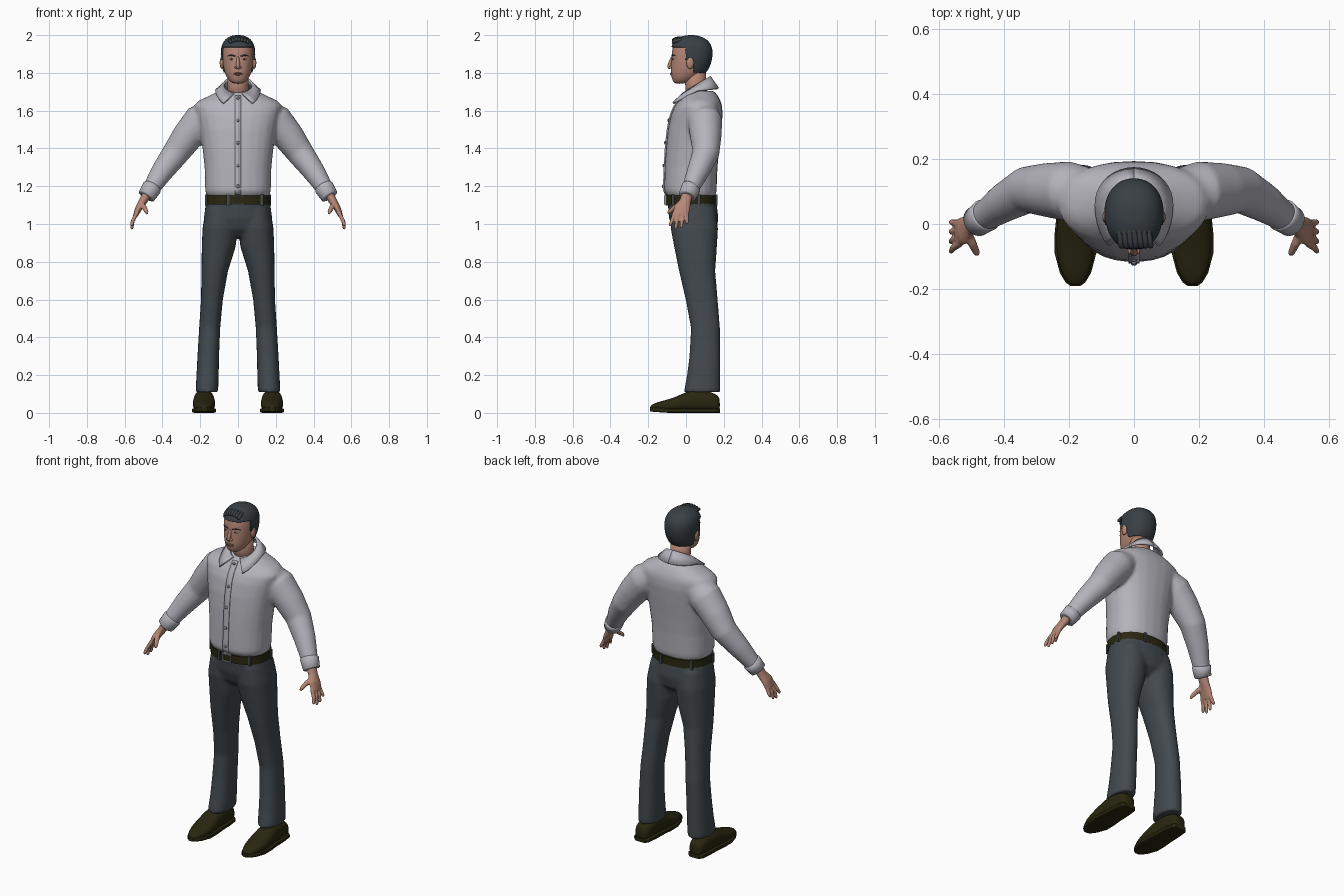
import bpy, bmesh, math
from mathutils import Vector

if "Cube" in bpy.data.objects:
    bpy.data.objects.remove(bpy.data.objects["Cube"])

X, Y, Z = Vector((1, 0, 0)), Vector((0, 1, 0)), Vector((0, 0, 1))


def material(name, rgb):
    m = bpy.data.materials.new(name)
    m.use_nodes = True
    m.diffuse_color = (*rgb, 1)
    m.node_tree.nodes["Principled BSDF"].inputs["Base Color"].default_value = (*rgb, 1)
    return m


SKIN = material("skin", (0.46, 0.24, 0.18))
LIPS = material("lips", (0.33, 0.14, 0.11))
HAIR = material("hair", (0.04, 0.05, 0.058))
SHIRT = material("shirt_cloth", (0.46, 0.45, 0.5))
BUTTON = material("button_grey", (0.2, 0.2, 0.23))
TROUSER = material("trouser_cloth", (0.055, 0.067, 0.077))
LEATHER = material("dark_leather", (0.022, 0.02, 0.005))
METAL = material("buckle_metal", (0.3, 0.3, 0.3))
EYE = material("eye_white", (0.5, 0.47, 0.45))


def section(c, u, v, ru, rv, p=2.0, n=24):
    """Superellipse ring around c in the plane of u and v."""
    pts = []
    for i in range(n):
        a = 2 * math.pi * i / n
        cs, sn = math.cos(a), math.sin(a)
        pts.append(c + u * math.copysign(abs(cs) ** (2 / p), cs) * ru
                   + v * math.copysign(abs(sn) ** (2 / p), sn) * rv)
    return pts


def oval(z, x0, x1, y0, y1, p=2.3):
    c = Vector(((x0 + x1) / 2, (y0 + y1) / 2, z))
    return section(c, X, Y, (x1 - x0) / 2, (y1 - y0) / 2, p)


def loft(bm, rings):
    loops = [[bm.verts.new(p) for p in r] for r in rings]
    n = len(loops[0])
    for a, b in zip(loops, loops[1:]):
        for i in range(n):
            bm.faces.new((a[i], a[(i + 1) % n], b[(i + 1) % n], b[i]))
    bm.faces.new(loops[0])
    bm.faces.new(loops[-1])


def tube(bm, path, n=16):
    """Limb along (x, y, z, thickness[, depth along y])."""
    pos = [Vector(p[:3]) for p in path]
    rings = []
    for i, p in enumerate(path):
        t = (pos[min(i + 1, len(pos) - 1)] - pos[max(i - 1, 0)]).normalized()
        side = X if abs(t.y) > 0.95 else Y
        v = (side - t * side.dot(t)).normalized()
        rings.append(section(pos[i], t.cross(v), v, p[3], p[-1], n=n))
    loft(bm, rings)


def ball(bm, c, r):
    vs = bmesh.ops.create_uvsphere(bm, u_segments=16, v_segments=10, radius=1)["verts"]
    for v in vs:
        v.co = Vector(c) + Vector(v.co[i] * r[i] for i in range(3))


def box(bm, c, s):
    for v in bmesh.ops.create_cube(bm, size=1)["verts"]:
        v.co = Vector(c) + Vector(v.co[i] * s[i] for i in range(3))


def mirror_geometry(bm):
    new = bmesh.ops.duplicate(bm, geom=bm.verts[:] + bm.edges[:] + bm.faces[:])["geom"]
    for v in new:
        if isinstance(v, bmesh.types.BMVert):
            v.co.x *= -1


def finish(name, bm, mat, mirror=False, subsurf=0, voxel=0, thick=0, offset=0, fix=True):
    if mirror:
        mirror_geometry(bm)
    if fix:
        bmesh.ops.recalc_face_normals(bm, faces=bm.faces[:])
    for f in bm.faces:
        f.smooth = True
    me = bpy.data.meshes.new(name)
    bm.to_mesh(me)
    bm.free()
    me.materials.append(mat)
    ob = bpy.data.objects.new(name, me)
    bpy.context.collection.objects.link(ob)
    if voxel:
        r = ob.modifiers.new("union", "REMESH")
        r.mode, r.voxel_size, r.use_smooth_shade = "VOXEL", voxel, True
        s = ob.modifiers.new("soften", "SMOOTH")
        s.factor, s.iterations = 0.5, 6
    if thick:
        s = ob.modifiers.new("thickness", "SOLIDIFY")
        s.thickness, s.offset = thick, offset
    if subsurf:
        s = ob.modifiers.new("smooth", "SUBSURF")
        s.levels = s.render_levels = subsurf
    return ob


# Shirt: arms and torso fused
bm = bmesh.new()
tube(bm, [(.13, .1, 1.59, .07), (.2, .1, 1.545, .092), (.27, .105, 1.46, .083),
          (.33, .105, 1.375, .072), (.40, .065, 1.28, .06), (.455, .027, 1.195, .047),
          (.48, .01, 1.155, .043)], 24)
mirror_geometry(bm)
TORSO = [(1.145, .165, -.1, .155), (1.175, .174, -.117, .162), (1.3, .177, -.113, .167),
         (1.4, .188, -.107, .176), (1.5, .203, -.097, .187), (1.58, .222, -.08, .194),
         (1.625, .235, -.06, .191), (1.652, .21, -.04, .183), (1.68, .15, -.02, .168),
         (1.705, .1, .01, .148)]
loft(bm, [oval(z, -w, w, f, b) for z, w, f, b in TORSO])
finish("shirt", bm, SHIRT, voxel=.01)


def chest_y(z):
    for a, b in zip(TORSO, TORSO[1:]):
        if z <= b[0]:
            return a[2] + (b[2] - a[2]) * (z - a[0]) / (b[0] - a[0])
    return TORSO[-1][2]


# Cuffs
bm = bmesh.new()
tube(bm, [(.453, .03, 1.198, .047), (.456, .027, 1.193, .052), (.484, .007, 1.148, .047),
          (.486, .006, 1.145, .04)], 24)
finish("cuffs", bm, SHIRT, mirror=True)

# Button placket and buttons
bm = bmesh.new()
rows = []
for i in range(20):
    z = 1.155 + i * .0275
    rows.append([bm.verts.new((x, chest_y(z) - .001, z)) for x in (-.017, .017)])
for a, b in zip(rows, rows[1:]):
    bm.faces.new((a[0], a[1], b[1], b[0]))
finish("placket", bm, SHIRT, thick=.009)
bm = bmesh.new()
for z in (1.2, 1.31, 1.43, 1.55, 1.665):
    ball(bm, (0, chest_y(z) - .007, z), (.009, .005, .009))
finish("buttons", bm, BUTTON)

# Folded collar
bm = bmesh.new()
rows = []
for k in range(15):
    t = math.pi / 2 - k / 14 * 2.85
    b = math.pi / 2 - k / 14 * 2.44
    sn = math.sin(b)
    top = (.074 * math.cos(t), .055 + .07 * math.sin(t), 1.735 + .045 * math.sin(t))
    low = (.118 * math.cos(b), .06 + (.11 if sn > 0 else .168) * sn,
           1.707 + (.01 if sn > 0 else .088) * sn)
    rows.append([bm.verts.new(top), bm.verts.new(low)])
for a, b in zip(rows, rows[1:]):
    bm.faces.new((a[0], a[1], b[1], b[0]))
finish("collar", bm, SHIRT, mirror=True, thick=.012)

# Trousers: two legs and hips fused
bm = bmesh.new()
LEG = [(.11, .105, .225, -.012, .182), (.2, .102, .22, .005, .182), (.3, .1, .215, .018, .182),
       (.45, .094, .206, .026, .18), (.6, .08, .196, -.002, .168), (.75, .053, .194, -.037, .155),
       (.88, .012, .192, -.063, .164), (.98, .002, .188, -.082, .17), (1.08, .005, .17, -.08, .155)]
loft(bm, [oval(*r) for r in LEG])
mirror_geometry(bm)
HIPS = [(.93, .08, -.03, .12), (.97, .16, -.07, .162), (1.03, .182, -.09, .172),
        (1.125, .169, -.098, .16)]
loft(bm, [oval(z, -w, w, f, b) for z, w, f, b in HIPS])
finish("trousers", bm, TROUSER, voxel=.01)

# Belt, belt loops, buckle
bm = bmesh.new()
loft(bm, [oval(z, -.172, .172, -.106, .163) for z in (1.103, 1.15)])
belt = finish("belt", bm, LEATHER)
bm = bmesh.new()
for p in oval(1.127, -.172, .172, -.106, .163)[1::4]:
    box(bm, p, (.014, .014, .056))
finish("belt_loops", bm, TROUSER)
bm = bmesh.new()
for s in (-1, 1):
    box(bm, (s * .027, -.11, 1.127), (.006, .012, .046))
    box(bm, (0, -.11, 1.127 + s * .021), (.054, .012, .005))
buckle = finish("buckle", bm, METAL)

# Shoes: upper and sole share one outline (y, half width, top)
SHOE = [(.18, .03, .075), (.165, .045, .1), (.1, .052, .12), (.03, .054, .125), (-.03, .06, .095),
        (-.09, .06, .072), (-.15, .044, .058), (-.18, .026, .045), (-.19, .012, .034)]
bm = bmesh.new()
loft(bm, [section(Vector((.18, y, (h + .008) / 2)), X, Z, w, (h - .008) / 2, 2.5)
          for y, w, h in SHOE])
finish("shoe_uppers", bm, LEATHER, mirror=True, subsurf=1)
bm = bmesh.new()
loft(bm, [section(Vector((.18, y, .012 + max(0, -.1 - y) * .08)), X, Z, w + .004, .012, 6)
          for y, w, h in SHOE])
finish("shoe_soles", bm, LEATHER, mirror=True)

# Hands: palm, four fingers and thumb fused
bm = bmesh.new()
tube(bm, [(.475, .01, 1.17, .026, .03), (.503, -.004, 1.12, .022, .031),
          (.525, -.02, 1.085, .019, .043), (.543, -.03, 1.045, .013, .043)])
for i, tip in enumerate((.988, .972, .978, 1.0)):
    tube(bm, [(.535, -.06 + .021 * i, 1.06, .0115), (.556, -.074 + .026 * i, 1.018, .0105),
              (.562, -.084 + .03 * i, tip + .008, .009), (.562, -.086 + .03 * i, tip, .005)], 10)
tube(bm, [(.515, -.02, 1.11, .015), (.497, -.06, 1.088, .014), (.484, -.088, 1.064, .011),
          (.481, -.095, 1.052, .006)], 10)
finish("hands", bm, SKIN, mirror=True, voxel=.004)

# Head and neck
bm = bmesh.new()
HEAD = [(1.742, .025, -.058, -.01), (1.758, .048, -.072, .035), (1.79, .067, -.08, .085),
        (1.82, .076, -.081, .112), (1.86, .082, -.079, .128), (1.9, .084, -.077, .134),
        (1.94, .081, -.071, .13), (1.97, .065, -.052, .108), (1.987, .038, -.015, .07),
        (1.991, .015, .01, .045)]
loft(bm, [oval(z, -w, w, f, b, 2.2) for z, w, f, b in HEAD])
head = finish("head", bm, SKIN, subsurf=3)
bm = bmesh.new()
tube(bm, [(0, .058, 1.66, .06, .058), (0, .052, 1.73, .056, .055), (0, .045, 1.83, .058, .06)], 24)
finish("neck", bm, SKIN)

# Hair: shell grown from the scalp, cut along the hairline
bpy.context.view_layer.update()
bm = bmesh.new()
bm.from_mesh(head.evaluated_get(bpy.context.evaluated_depsgraph_get()).to_mesh())


def is_hair(c):
    if c.z > 1.935:
        return True
    return c.y > (.0 if c.z > 1.87 else .04) and c.z > 1.805


bmesh.ops.delete(bm, geom=[f for f in bm.faces if not is_hair(f.calc_center_median())],
                 context="FACES")
finish("hair", bm, HAIR, thick=.009, offset=1, fix=False)
bm = bmesh.new()
for i in range(-3, 4):
    x, lift = i * .015, .0012 * i * i
    tube(bm, [(x * .8, .03, 1.983 - lift, .008), (x, -.02, 1.986 - lift, .012),
              (x + .004, -.058, 1.982 - lift, .013), (x + .008, -.076, 1.968 - lift, .008)], 8)
finish("hair_tuft", bm, HAIR, subsurf=1)

# Ears, nose, brows, eyes, lips
bm = bmesh.new()
ball(bm, (.086, .022, 1.853), (.011, .02, .032))
finish("ears", bm, SKIN, mirror=True)
bm = bmesh.new()
tube(bm, [(0, -.068, 1.89, .008), (0, -.082, 1.86, .009), (0, -.091, 1.835, .012),
          (0, -.08, 1.823, .014)], 12)
for s in (-1, 1):
    ball(bm, (s * .011, -.083, 1.829), (.008, .01, .007))
finish("nose", bm, SKIN, subsurf=1)
bm = bmesh.new()
tube(bm, [(.014, -.075, 1.888, .003), (.035, -.07, 1.894, .004), (.055, -.056, 1.89, .002)], 8)
finish("eyebrows", bm, HAIR, mirror=True)
bm = bmesh.new()
ball(bm, (.033, -.066, 1.873), (.013, .007, .005))
finish("eyes", bm, EYE, mirror=True)
bm = bmesh.new()
ball(bm, (.033, -.071, 1.873), (.005, .004, .005))
finish("irises", bm, HAIR, mirror=True)
bm = bmesh.new()
for z in (1.791, 1.798):
    ball(bm, (0, -.076, z), (.024, .008, .004))
finish("lips", bm, LIPS)

# Crisp edges on hard parts
for ob in bpy.context.view_layer.objects:
    ob.select_set(ob in (belt, buckle, bpy.data.objects["belt_loops"],
                         bpy.data.objects["shoe_soles"]))
bpy.context.view_layer.objects.active = belt
bpy.ops.object.shade_smooth_by_angle(angle=math.radians(35))
